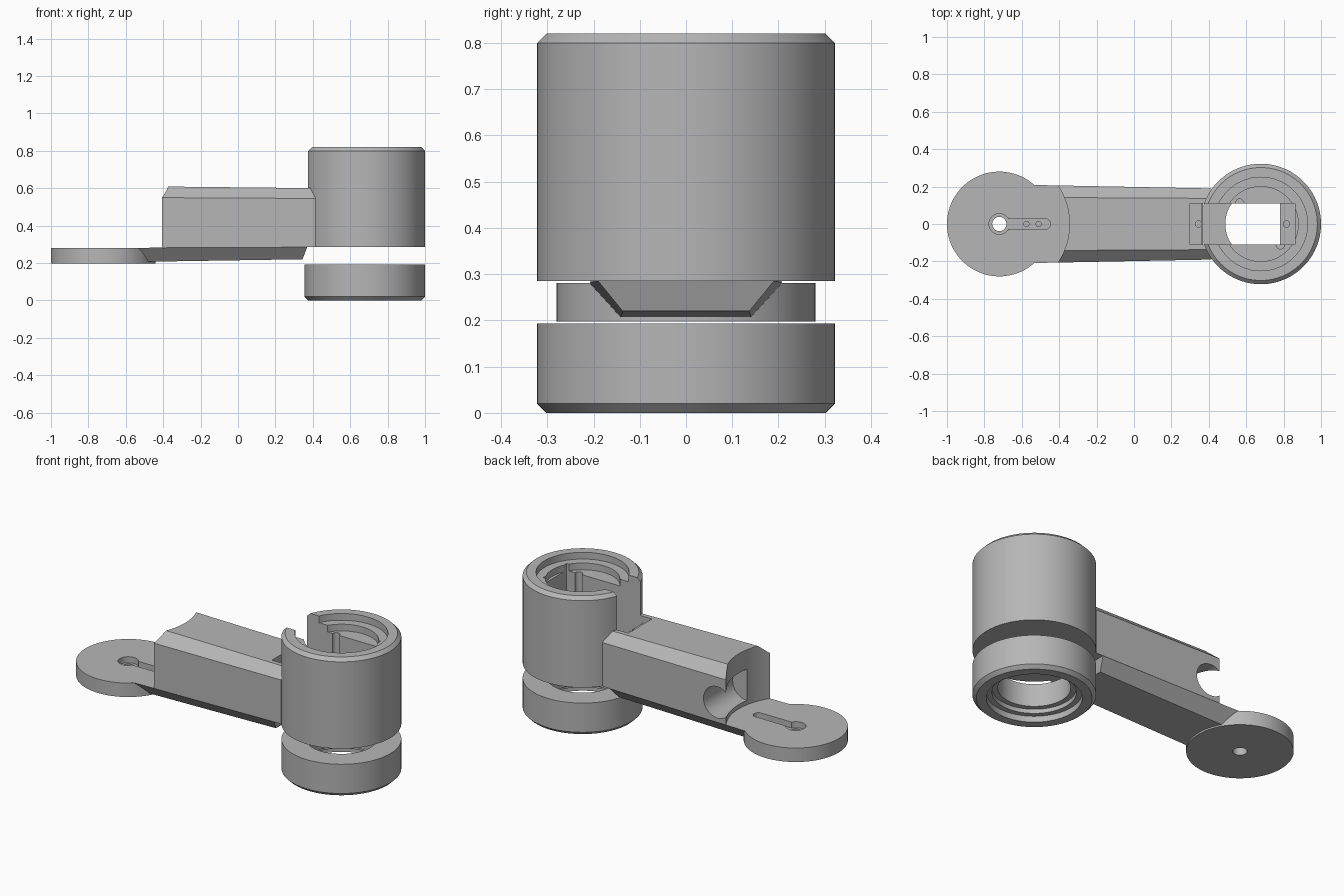
import bpy
import bmesh
import math
from mathutils import Matrix

old = bpy.data.objects.get("Cube")
if old:
    bpy.data.objects.remove(old, do_unlink=True)

grey = bpy.data.materials.new("plain grey")
grey.use_nodes = True
colour = (0.47, 0.47, 0.47, 1)
grey.diffuse_color = colour
grey.node_tree.nodes["Principled BSDF"].inputs["Base Color"].default_value = colour

HUB = 0.678       # housing axis
PIVOT = -0.72     # pivot disc axis


def finish(name, bm):
    bmesh.ops.recalc_face_normals(bm, faces=bm.faces)
    mesh = bpy.data.meshes.new(name)
    bm.to_mesh(mesh)
    bm.free()
    mesh.materials.append(grey)
    obj = bpy.data.objects.new(name, mesh)
    bpy.context.collection.objects.link(obj)
    return obj


def lathe(name, profile, x, closed=False):
    bm = bmesh.new()
    verts = [bm.verts.new((r, 0, z)) for r, z in profile]
    edges = [bm.edges.new(pair) for pair in zip(verts, verts[1:])]
    if closed:
        edges.append(bm.edges.new((verts[-1], verts[0])))
    bmesh.ops.spin(bm, geom=verts + edges, cent=(0, 0, 0), axis=(0, 0, 1),
                   angle=math.tau, steps=96, use_merge=True)
    bmesh.ops.remove_doubles(bm, verts=bm.verts, dist=0.0001)
    bmesh.ops.translate(bm, verts=bm.verts, vec=(x, 0, 0))
    return finish(name, bm)


def loft(name, start, end):
    """Solid between two sections of (x, half width, z) rows, mirrored in y."""
    bm = bmesh.new()
    loops = []
    for rows in (start, end):
        right = [bm.verts.new((x, -y, z)) for x, y, z in rows]
        left = [bm.verts.new((x, y, z)) for x, y, z in reversed(rows)]
        loops.append(right + left)
    a, b = loops
    n = len(a)
    bm.faces.new(a)
    bm.faces.new(b)
    for i in range(n):
        j = (i + 1) % n
        bm.faces.new((a[i], a[j], b[j], b[i]))
    return finish(name, bm)


def box(x0, x1, half, z0, z1):
    return loft("box_cutter", [(x0, half, z0), (x0, half, z1)],
                [(x1, half, z0), (x1, half, z1)])


def rod(x, y, r, z0, z1, sides=64):
    bm = bmesh.new()
    bmesh.ops.create_cone(bm, cap_ends=True, segments=sides, radius1=r, radius2=r,
                          depth=z1 - z0, matrix=Matrix.Translation((x, y, (z0 + z1) / 2)))
    return finish("rod_cutter", bm)


def combine(obj, others, operation="DIFFERENCE"):
    bpy.context.view_layer.objects.active = obj
    for other in others:
        other.hide_render = True
        mod = obj.modifiers.new("bool", "BOOLEAN")
        mod.operation = operation
        mod.solver = "EXACT"
        mod.object = other
        bpy.ops.object.modifier_apply(modifier=mod.name)
        bpy.data.objects.remove(other, do_unlink=True)


def motor_pocket():
    """Cutters for the stepped pocket shared by the housing and the arm."""
    return [box(0.30, 0.86, 0.11, 0.56, 0.9),
            box(0.36, 0.78, 0.11, 0.2, 0.7),
            rod(0.345, 0, 0.017, 0.4, 0.6, 24),
            rod(0.815, 0, 0.017, 0.4, 0.6, 24)]


# Round motor housing with stepped mouth, pocket and screw grooves
housing = lathe("motor_housing", [(0, 0.285), (0.322, 0.285), (0.322, 0.8), (0.302, 0.82),
                                  (0.25, 0.82), (0.25, 0.78), (0.2, 0.78),
                                  (0.2, 0.74), (0, 0.74)], HUB)
combine(housing, motor_pocket() + [rod(0.565, 0.112, 0.022, 0.6, 0.8, 24),
                                   rod(0.782, -0.112, 0.022, 0.6, 0.8, 24)])

# Separate lower ring with stepped underside
ring = lathe("lower_ring", [(0.19, 0.193), (0.322, 0.193), (0.322, 0.02), (0.302, 0),
                            (0.25, 0), (0.25, 0.035), (0.22, 0.035), (0.22, 0.06),
                            (0.19, 0.06)], HUB, closed=True)

# Upper arm with chamfered top, hollowed round the pivot and the motor
arm = loft("upper_arm",
           [(-0.5, 0.208, 0.281), (-0.5, 0.208, 0.55), (-0.5, 0.142, 0.61)],
           [(0.415, 0.19, 0.285), (0.415, 0.19, 0.545), (0.415, 0.137, 0.6)])
side_hole = rod(0, 0, 0.093, -0.3, 0.07)
side_hole.data.transform(Matrix.Translation((-0.35, 0, 0.4)) @ Matrix.Rotation(math.pi / 2, 4, "X"))
combine(arm, [rod(PIVOT, 0, 0.375, 0.2, 0.7, 128), side_hole] + motor_pocket())

# Pivot disc with tapered lower arm, keyhole slot and screw holes
plate = rod(PIVOT, 0, 0.28, 0.198, 0.281, 96)
plate.name = "pivot_plate"
lower_arm = loft("lower_arm",
                 [(-0.6, 0.21, 0.281), (-0.6, 0.142, 0.205)],
                 [(0.37, 0.19, 0.285), (0.345, 0.137, 0.22)])
combine(plate, [lower_arm], "UNION")
combine(plate, [rod(PIVOT, 0, 0.055, 0.245, 0.3, 48),
                box(PIVOT, -0.475, 0.028, 0.245, 0.3),
                rod(-0.475, 0, 0.028, 0.245, 0.3, 32),
                rod(PIVOT, 0, 0.038, 0.1, 0.3, 48),
                rod(-0.575, 0, 0.014, 0.215, 0.3, 24),
                rod(-0.51, 0, 0.014, 0.215, 0.3, 24)])

# Smooth the round walls, keep the edges crisp
bpy.ops.object.select_all(action="DESELECT")
for obj in (housing, ring, arm, plate):
    obj.select_set(True)
    bpy.context.view_layer.objects.active = obj
bpy.ops.object.shade_smooth_by_angle(angle=math.radians(25))
